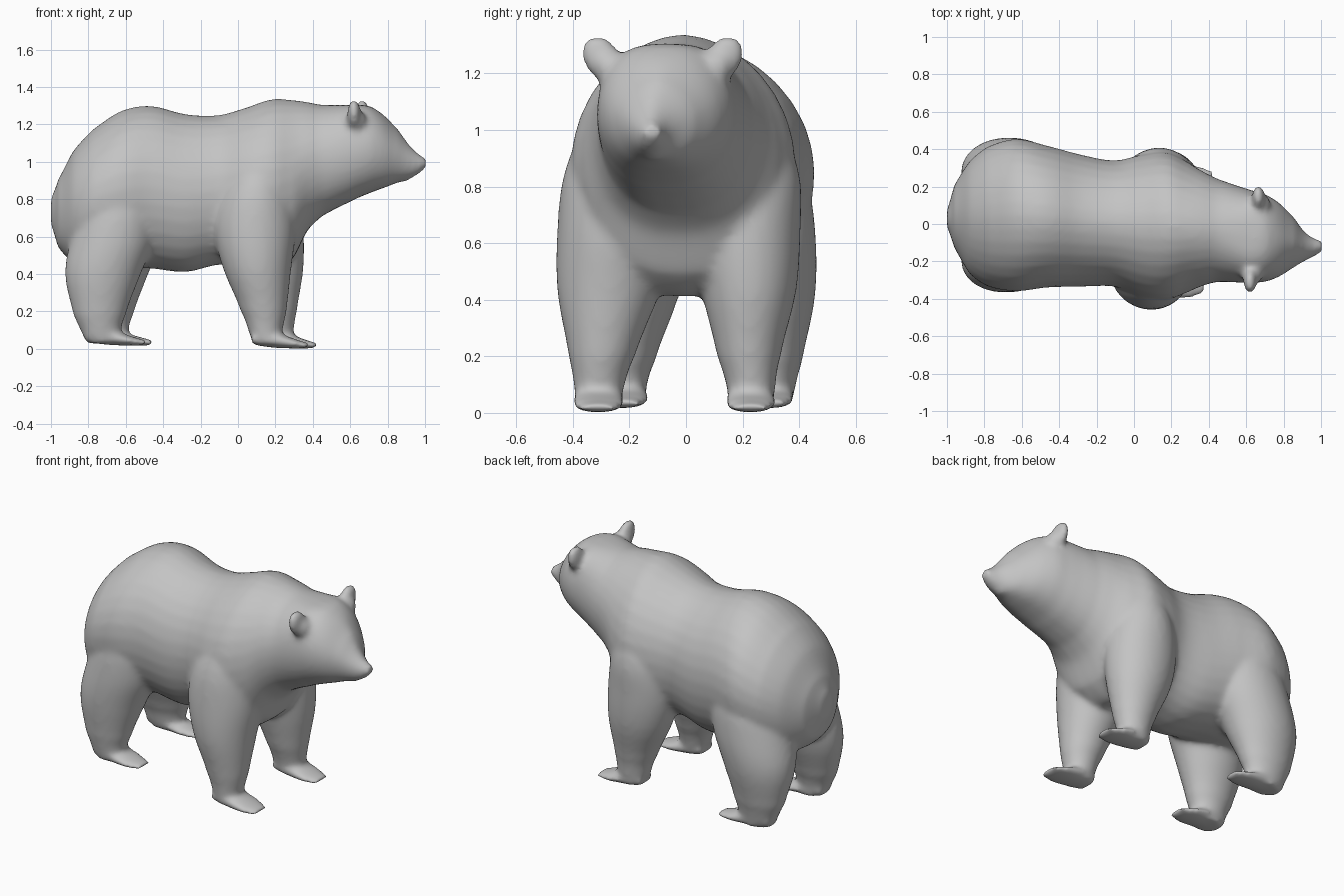
import bpy
import bmesh
import math
from mathutils import Matrix, Vector

cube = bpy.data.objects.get("Cube")
if cube:
    bpy.data.objects.remove(cube, do_unlink=True)

SIDES = 32
STEPS = 4
bm = bmesh.new()


def spline(a, b, c, d, t):
    """Smooth value between b and c."""
    m0, m1 = (c - a) / 2, (d - b) / 2
    return ((2 * t**3 - 3 * t**2 + 1) * b + (t**3 - 2 * t**2 + t) * m0
            + (3 * t**2 - 2 * t**3) * c + (t**3 - t**2) * m1)


def refine(stations):
    """Insert smooth in-between stations."""
    padded = [stations[0]] + stations + [stations[-1]]
    result = []
    for a, b, c, d in zip(padded, padded[1:], padded[2:], padded[3:]):
        for step in range(STEPS):
            t = step / STEPS
            values = [spline(*v, t) for v in zip(a, b, c, d)]
            values[0] = b[0] + (c[0] - b[0]) * t
            result.append(values)
    return result + [list(stations[-1])]


def loft(stations, axis, power=lambda position, s: 1):
    """Closed tube of rings; station = (position, min u, max u, min v, max v)."""
    rings = []
    for pos, u0, u1, v0, v1 in refine(stations):
        ring = []
        for i in range(SIDES):
            angle = math.tau * i / SIDES
            c, s = math.cos(angle), math.sin(angle)
            c = math.copysign(abs(c) ** power(pos, s), c)
            u = (u0 + u1) / 2 + (u1 - u0) / 2 * c
            v = (v0 + v1) / 2 + (v1 - v0) / 2 * s
            ring.append(bm.verts.new((pos, u, v) if axis == "x" else (u, v, pos)))
        rings.append(ring)
    faces = [bm.faces.new(rings[0]), bm.faces.new(list(reversed(rings[-1])))]
    for low, high in zip(rings, rings[1:]):
        for i in range(SIDES):
            j = (i + 1) % SIDES
            faces.append(bm.faces.new((low[j], low[i], high[i], high[j])))
    bmesh.ops.recalc_face_normals(bm, faces=faces)


def blob(center, radii, tilt=0):
    """Stretched sphere, tilted about the x axis."""
    matrix = (Matrix.Translation(Vector(center)) @ Matrix.Rotation(tilt, 4, "X")
              @ Matrix.Diagonal((*radii, 1)))
    bmesh.ops.create_uvsphere(bm, u_segments=24, v_segments=14, radius=1, matrix=matrix)


def paw(heel, toe, y0, y1, floor):
    """Flat foot that thins towards the toes."""
    length = toe - heel
    loft([(heel, y0 + .02, y1 - .02, floor + .015, floor + .08),
          (heel + length * .4, y0, y1, floor, floor + .085),
          (heel + length * .75, y0, y1, floor - .003, floor + .05),
          (toe, y0 + .025, y1 - .025, floor - .003, floor + .028)], "x")


def body_power(x, s):
    """Full flanks below, a broad flat skull and a narrow muzzle bridge above."""
    if s < 0:
        return .82
    skull = max(0, 1 - abs(x - .62) / .2)
    bridge = min(max((x - .76) / .1, 0), 1)
    return 1.08 - .45 * skull + .3 * bridge


# torso, neck, head and muzzle in one sweep, head turned slightly to the right
loft([(-1.0, -.02, .08, .66, .81),
      (-.96, -.13, .21, .54, .91),
      (-.88, -.265, .335, .46, 1.06),
      (-.78, -.335, .415, .44, 1.17),
      (-.63, -.36, .455, .43, 1.27),
      (-.47, -.34, .42, .43, 1.3),
      (-.28, -.335, .37, .41, 1.255),
      (-.1, -.335, .34, .45, 1.25),
      (.06, -.395, .375, .435, 1.295),
      (.18, -.405, .385, .41, 1.335),
      (.3, -.36, .325, .49, 1.33),
      (.37, -.33, .28, .63, 1.32),
      (.45, -.31, .24, .71, 1.305),
      (.6, -.315, .19, .785, 1.305),
      (.7, -.31, .16, .83, 1.3),
      (.78, -.28, .11, .86, 1.25),
      (.86, -.23, .03, .89, 1.17),
      (.91, -.2, -.04, .91, 1.1),
      (.96, -.175, -.075, .93, 1.05),
      (1.005, -.155, -.085, .965, 1.02)], "x", body_power)

# lower lip
blob((.875, -.115, .916), (.05, .045, .024))

# ears on low broad roots
for x, y, side in ((.62, -.3, -1), (.665, .135, 1)):
    blob((x, y, 1.255), (.036, .066, .084), -side * .5)
    blob((x + .01, y - side * .03, 1.22), (.055, .06, .065), -side * .5)

# right front leg with shoulder
loft([(.02, .09, .22, -.39, -.23),
      (.08, .06, .235, -.395, -.22),
      (.2, .015, .26, -.415, -.18),
      (.43, -.08, .285, -.455, -.09),
      (.65, -.13, .31, -.455, -.03),
      (.85, -.09, .29, -.43, -.02),
      (1.05, .02, .24, -.345, -.04),
      (1.15, .08, .18, -.22, -.1)], "z")
paw(.075, .375, -.4, -.22, .005)

# left front leg with shoulder
loft([(.02, .13, .28, .15, .31),
      (.08, .1, .295, .145, .315),
      (.2, .06, .315, .11, .335),
      (.43, -.04, .35, .055, .39),
      (.65, -.08, .35, .02, .405),
      (.85, -.04, .32, .02, .4),
      (1.05, .06, .27, .04, .32),
      (1.15, .11, .21, .1, .2)], "z")
paw(.12, .42, .14, .315, .005)

# hind legs with thighs: outlines from foot to hip
HIND_HEIGHTS = (.03, .08, .18, .4, .6, .8, 1.0)
HIND_BACK = (-.8, -.835, -.88, -.925, -.89, -.82, -.72)
HIND_FRONT = (-.65, -.63, -.6, -.52, -.44, -.43, -.5)
HIND_SIDES = {
    "right": (0, (-.3, -.31, -.33, -.36, -.365, -.34, -.23),
              (-.14, -.14, -.11, -.03, .02, .02, 0)),
    "left": (.04, (.23, .22, .19, .1, .05, .05, .08),
             (.375, .385, .41, .455, .46, .43, .32)),
}
for shift, y_low, y_high in HIND_SIDES.values():
    front = [x + shift for x in HIND_FRONT]
    loft(list(zip(HIND_HEIGHTS, HIND_BACK, front, y_low, y_high)), "z")
    paw(-.82, -.495 + shift, y_low[0] - .005, y_high[0] + .005, .02)

mesh = bpy.data.meshes.new("bear_body")
bm.to_mesh(mesh)
bm.free()
bear = bpy.data.objects.new("bear_body", mesh)
bpy.context.collection.objects.link(bear)

# plain grey coat
coat = bpy.data.materials.new("plain_grey")
coat.use_nodes = True
grey = (.55, .55, .55, 1)
coat.diffuse_color = grey
for node in coat.node_tree.nodes:
    if node.type == "BSDF_PRINCIPLED":
        node.inputs["Base Color"].default_value = grey
mesh.materials.append(coat)

# fuse the parts into one soft skin
for polygon in mesh.polygons:
    polygon.use_smooth = True
fuse = bear.modifiers.new("fuse", "REMESH")
fuse.mode = "VOXEL"
fuse.voxel_size = .015
fuse.use_smooth_shade = True
soften = bear.modifiers.new("soften", "SMOOTH")
soften.factor = .5
soften.iterations = 12
